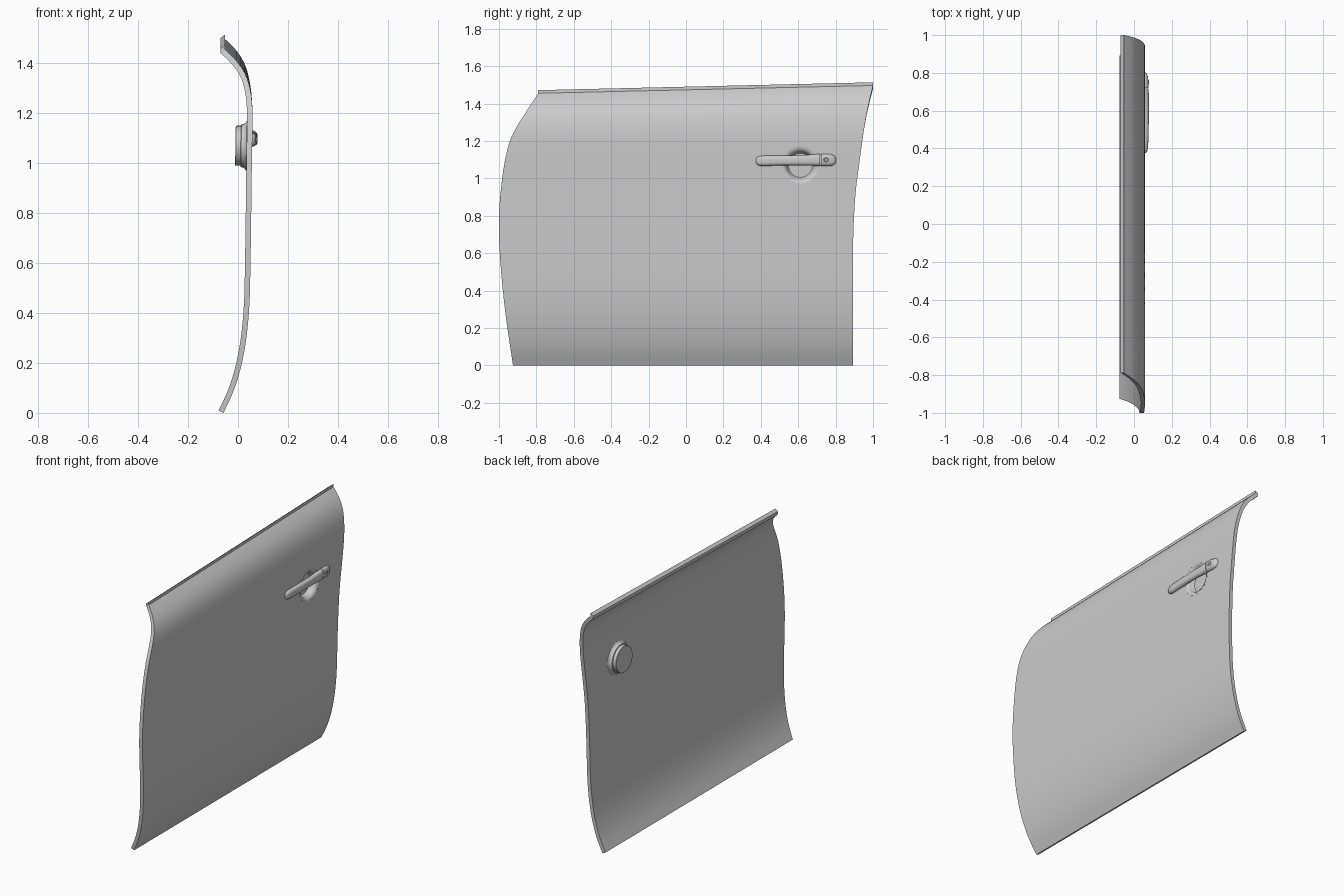
import bpy, bmesh, math

if "Cube" in bpy.data.objects:
    bpy.data.objects.remove(bpy.data.objects["Cube"])


def interp(pts, t):
    """Smooth cubic curve through (t, value) pairs."""
    n = len(pts)
    i = max(0, min(n - 2, sum(1 for p in pts if p[0] <= t) - 1))

    def slope(k):
        a, b = pts[max(0, k - 1)], pts[min(n - 1, k + 1)]
        return (b[1] - a[1]) / (b[0] - a[0])
    (t0, v0), (t1, v1) = pts[i], pts[i + 1]
    d = t1 - t0
    u = (t - t0) / d
    return ((2*u**3 - 3*u**2 + 1) * v0 + (u**3 - 2*u**2 + u) * d * slope(i)
            + (3*u**2 - 2*u**3) * v1 + (u**3 - u**2) * d * slope(i + 1))


def shade(ob, angle):
    bpy.ops.object.select_all(action='DESELECT')
    ob.select_set(True)
    bpy.context.view_layer.objects.active = ob
    bpy.ops.object.shade_smooth_by_angle(angle=math.radians(angle))


def loft(name, rings, angle=35):
    """Closed solid through a list of equal-length point rings."""
    bm = bmesh.new()
    vr = [[bm.verts.new(p) for p in r] for r in rings]
    n = len(vr[0])
    for a, b in zip(vr, vr[1:]):
        for j in range(n):
            bm.faces.new((a[j], a[(j + 1) % n], b[(j + 1) % n], b[j]))
    bm.faces.new(vr[0])
    bm.faces.new(vr[-1])
    bmesh.ops.recalc_face_normals(bm, faces=bm.faces[:])
    me = bpy.data.meshes.new(name)
    bm.to_mesh(me)
    bm.free()
    ob = bpy.data.objects.new(name, me)
    bpy.context.collection.objects.link(ob)
    shade(ob, angle)
    return ob


def lathe(name, prof, centre, tilt=0.0, n=56, angle=35):
    """Turn (radius, depth) points around the x axis."""
    cx, cy, cz = centre
    rings = []
    for r, d in prof:
        ring = []
        for k in range(n):
            a = 2 * math.pi * k / n
            dz = r * math.sin(a)
            ring.append((cx + d + tilt * dz, cy + r * math.cos(a), cz + dz))
        rings.append(ring)
    return loft(name, rings, angle)


# Door skin: outer profile x(z), front edge y(z), rear edge y(z)
outer = [(0, -.058), (.07, -.025), (.14, .0), (.22, .02), (.32, .036), (.44, .046),
         (.6, .05), (.8, .053), (1.0, .0555), (1.15, .058), (1.23, .057), (1.29, .05),
         (1.345, .035), (1.39, .01), (1.425, -.02), (1.455, -.052)]
front = [(0, -.925), (.3, -.968), (.59, -.995), (.8, -1.0), (1.02, -.98), (1.166, -.952),
         (1.25, -.92), (1.35, -.86), (1.455, -.79)]
rear = [(0, .893), (.62, .893), (.89, .904), (1.07, .925), (1.26, .953), (1.455, 1.0)]
THICK, TOP, ROWS, COLS = .022, 1.455, 64, 24


def rise(y, z):
    """Top edge climbs towards the rear."""
    k = max(0, min(1, (z - 1.17) / .26))
    return k * k * (3 - 2 * k) * .042 * (y + .8) / 1.8


rings = []
for i in range(ROWS + 1):
    z = TOP * i / ROWS
    x = interp(outer, z)
    e = .004
    za, zb = max(0, z - e), min(TOP, z + e)
    dx, dz = interp(outer, zb) - interp(outer, za), zb - za
    L = math.hypot(dx, dz)
    xi, zi = x - THICK * dz / L, z + THICK * dx / L
    y0, y1 = interp(front, z), interp(rear, z)
    ys = [y0 + (y1 - y0) * j / COLS for j in range(COLS + 1)]
    rings.append([(x, y, z + rise(y, z)) for y in ys]
                 + [(xi, y, zi + rise(y, z)) for y in reversed(ys)])
panel = loft("door_panel", rings)

# Hole for the handle bowl
CUP = (.0567, .612, 1.07)
cutter = lathe("bowl_cutter", [(.096, -.1), (.096, .05)], CUP)
cutter.hide_render = True
mod = panel.modifiers.new("bowl_hole", 'BOOLEAN')
mod.operation, mod.solver, mod.object = 'DIFFERENCE', 'EXACT', cutter
bpy.context.view_layer.objects.active = panel
bpy.ops.object.modifier_apply(modifier=mod.name)
bpy.data.objects.remove(cutter)
shade(panel, 35)

# Bowl behind the handle, with its stepped back
lathe("handle_bowl",
      [(.002, -.042), (.064, -.042), (.068, -.038), (.073, -.018), (.08, -.007), (.089, -.0015),
       (.1, .0004), (.1, -.023), (.092, -.028), (.087, -.035), (.086, -.044), (.08, -.046),
       (.08, -.065), (.078, -.067), (.002, -.067)], CUP, tilt=.017, angle=40)

# Raised lip along the top edge
loft("window_lip", [[(-.069, y, 1.438 + d), (-.053, y, 1.45 + d), (-.053, y, 1.472 + d),
                     (-.071, y, 1.459 + d)] for y, d in ((-.79, 0), (1.0, .042))])

# Handle: rounded section lofted along y
SECTION = [(-1, 0), (-1, .3), (-.93, .58), (-.78, .82), (-.55, .96), (-.25, 1),
           (.25, 1), (.55, .96), (.78, .82), (.93, .58), (1, .3), (1, 0)]


def bar(name, stations):
    loft(name, [[(x0 + (x1 - x0) * d, y, zc + h * w) for w, d in SECTION]
                for y, zc, h, x0, x1 in stations], 45)


bar("handle_grip", [(.375, 1.094, .012, .05, .063), (.38, 1.094, .02, .05, .067),
                    (.392, 1.094, .026, .05, .072), (.42, 1.094, .028, .05, .075),
                    (.46, 1.095, .027, .052, .077), (.52, 1.096, .026, .057, .078),
                    (.61, 1.097, .027, .058, .079), (.68, 1.098, .030, .054, .079),
                    (.717, 1.099, .033, .05, .077)])
bar("handle_end_cap", [(.721, 1.099, .033, .05, .077), (.76, 1.099, .033, .05, .076),
                       (.782, 1.098, .030, .05, .073), (.795, 1.098, .023, .05, .068),
                       (.802, 1.098, .012, .05, .061)])

# Key lock on the end cap
lathe("lock_cylinder", [(.014, -.01), (.014, .001), (.012, .0025), (.009, .0025), (.008, .001),
                        (.001, .001)], (.076, .75, 1.1), n=24)
